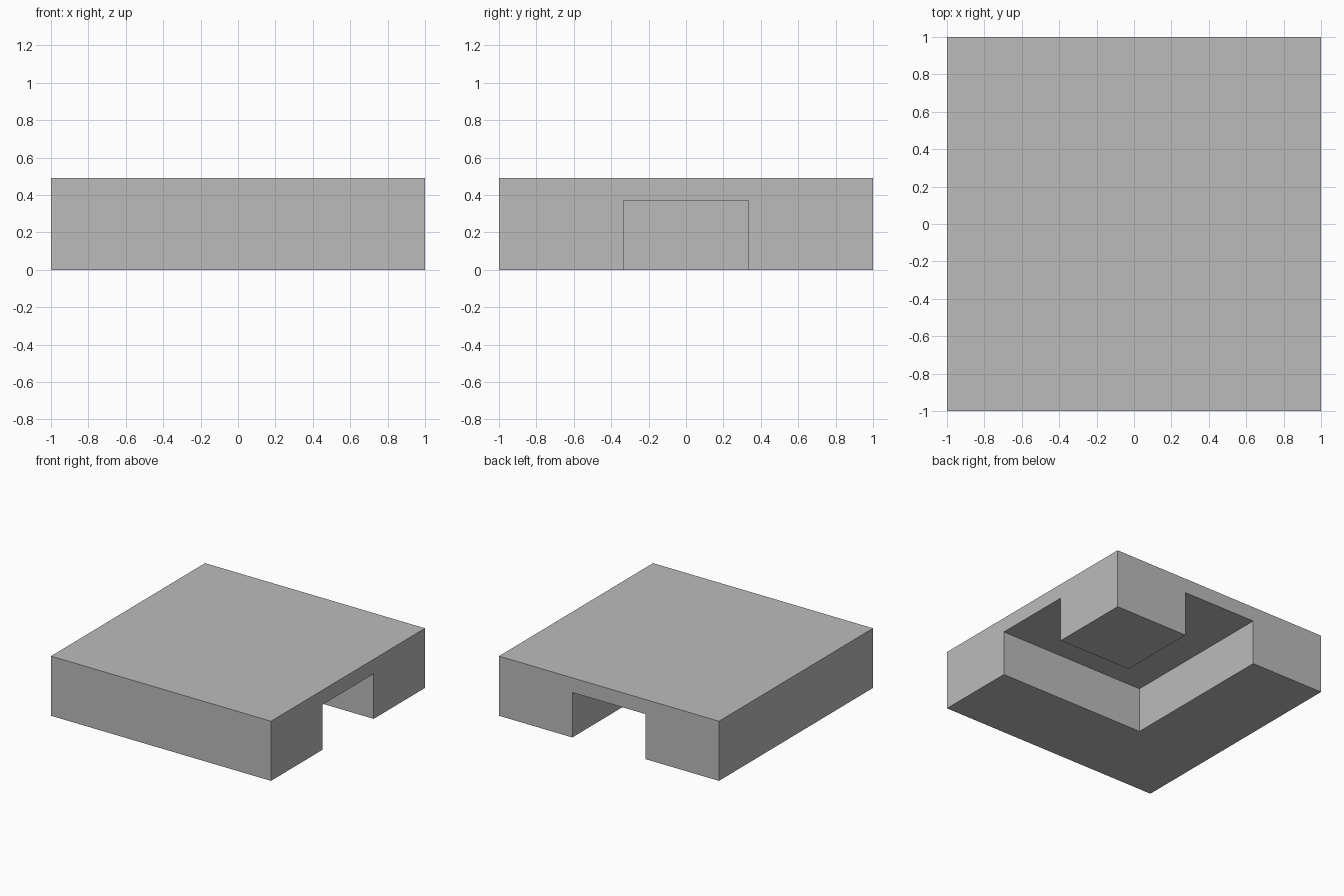
import bpy
import bmesh

if "Cube" in bpy.data.objects:
    bpy.data.objects.remove(bpy.data.objects["Cube"])

HEIGHT = 0.49
OPENING = 0.37
T = 1 / 3          # half width of the channel

grey = bpy.data.materials.new("plain grey")
grey.diffuse_color = (0.5, 0.5, 0.5, 1)
grey.use_nodes = True
grey.node_tree.nodes["Principled BSDF"].inputs["Base Color"].default_value = grey.diffuse_color


def prism(name, outline, z0, z1):
    """Extrude a flat outline from z0 to z1."""
    bm = bmesh.new()
    base = bm.faces.new([bm.verts.new((x, y, z0)) for x, y in outline])
    top = bmesh.ops.extrude_face_region(bm, geom=[base])["geom"]
    verts = [g for g in top if isinstance(g, bmesh.types.BMVert)]
    bmesh.ops.translate(bm, verts=verts, vec=(0, 0, z1 - z0))
    bmesh.ops.recalc_face_normals(bm, faces=bm.faces)
    mesh = bpy.data.meshes.new(name)
    bm.to_mesh(mesh)
    bm.free()
    mesh.materials.append(grey)
    obj = bpy.data.objects.new(name, mesh)
    bpy.context.collection.objects.link(obj)
    return obj


# Square block
block = prism("block", [(-1, -1), (1, -1), (1, 1), (-1, 1)], 0, HEIGHT)

# L-shaped channel underneath, open on the right and back sides
channel = prism("channel_cutter",
                [(-T, -T), (1.2, -T), (1.2, T), (T, T), (T, 1.2), (-T, 1.2)],
                -0.2, OPENING)
channel.hide_render = True
channel.hide_set(True)

cut = block.modifiers.new("channel", 'BOOLEAN')
cut.operation = 'DIFFERENCE'
cut.solver = 'EXACT'
cut.object = channel
